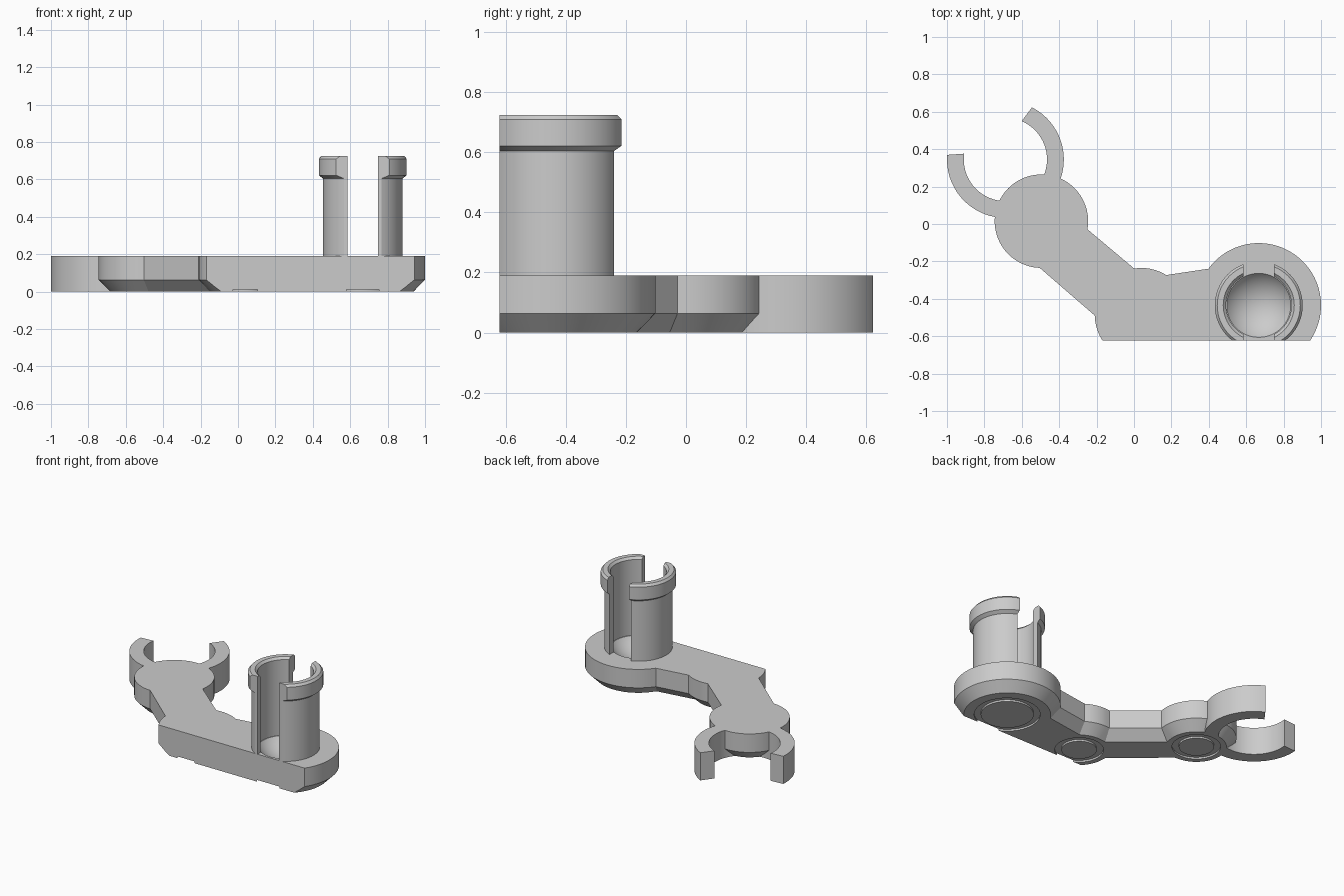
import bpy, bmesh
from math import sin, cos, pi, radians, hypot
from mathutils import Vector

if "Cube" in bpy.data.objects:
    bpy.data.objects.remove(bpy.data.objects["Cube"])

FRONT = -0.622
PIN, ELBOW, HUB, CLIP = (0.667, -0.435), (0.04, -0.485), (-0.495, 0.015), (-0.6875, 0.345)
TOP = 0.19


def arc(c, r, a0, a1, n):
    return [Vector((c[0] + r * cos(radians(a0 + (a1 - a0) * i / n)),
                    c[1] + r * sin(radians(a0 + (a1 - a0) * i / n)))) for i in range(n + 1)]


def inset(pts, d):
    """Mitred inward offset of a counter-clockwise outline."""
    out = []
    for i, p in enumerate(pts):
        e1 = (p - pts[i - 1]).normalized()
        e2 = (pts[(i + 1) % len(pts)] - p).normalized()
        n1, n2 = Vector((-e1.y, e1.x)), Vector((-e2.y, e2.x))
        out.append(p + (n1 + n2) * d / (1 + n1.dot(n2)))
    return out


def loft(bm, layers):
    """Closed solid through stacked outlines: (points, z)."""
    rings = [[bm.verts.new((p.x, p.y, z)) for p in pts] for pts, z in layers]
    n = len(rings[0])
    for a, b in zip(rings, rings[1:]):
        for i in range(n):
            bm.faces.new((a[i], a[(i + 1) % n], b[(i + 1) % n], b[i]))
    bm.faces.new(rings[0][::-1])
    bm.faces.new(rings[-1])


def lathe(bm, c, profile, n=64):
    """Revolve a closed (radius, z) profile about a vertical axis."""
    rings = [[bm.verts.new((c[0] + r * cos(2 * pi * i / n), c[1] + r * sin(2 * pi * i / n), z))
              for r, z in profile] for i in range(n)]
    m = len(profile)
    for i in range(n):
        a, b = rings[i], rings[(i + 1) % n]
        for j in range(m):
            bm.faces.new((a[j], b[j], b[(j + 1) % m], a[(j + 1) % m]))


def trim(bm, co, normal):
    """Cut away everything on the normal side and cap the cut."""
    geom = bm.verts[:] + bm.edges[:] + bm.faces[:]
    bmesh.ops.bisect_plane(bm, geom=geom, plane_co=co, plane_no=normal, clear_outer=True)
    edges = [e for e in bm.edges if e.is_boundary]
    bmesh.ops.triangle_fill(bm, edges=edges, use_beauty=True)


def finish(bm, name):
    bmesh.ops.recalc_face_normals(bm, faces=bm.faces[:])
    me = bpy.data.meshes.new(name)
    bm.to_mesh(me)
    bm.free()
    ob = bpy.data.objects.new(name, me)
    bpy.context.collection.objects.link(ob)
    return ob


def combine(ob, tool, op):
    mod = ob.modifiers.new(op, 'BOOLEAN')
    mod.operation, mod.solver, mod.object = op, 'EXACT', tool
    bpy.context.view_layer.update()
    dg = bpy.context.evaluated_depsgraph_get()
    me = bpy.data.meshes.new_from_object(ob.evaluated_get(dg))
    ob.modifiers.clear()
    ob.data = me
    bpy.data.objects.remove(tool)


def smooth(ob):
    bpy.ops.object.select_all(action='DESELECT')
    ob.select_set(True)
    bpy.context.view_layer.objects.active = ob
    bpy.ops.object.shade_smooth_by_angle(angle=radians(25))


# Bent base plate with chamfered underside and flat front
outline = (arc(PIN, 0.333, -90, 144, 42) + arc(ELBOW, 0.25, 58, 99, 6)
           + arc(HUB, 0.25, -10, 268, 46) + arc(ELBOW, 0.25, 181, 270, 14))
bm = bmesh.new()
loft(bm, [(inset(outline, 0.062), 0), (outline, 0.063), (outline, TOP)])
trim(bm, (0, FRONT, 0), (0, -1, 0))
base = finish(bm, "base_plate")

# Open clip ring
bm = bmesh.new()
loft(bm, [(arc(CLIP, 0.3125, 175.5, 423, 44) + arc(CLIP, 0.2225, 427, 172, 44), z) for z in (0, TOP)])
combine(base, finish(bm, "clip"), 'UNION')

# Shallow ring grooves in the underside
for c, r0, r1 in ((PIN, 0.165, 0.206), (ELBOW, 0.11, 0.152), (HUB, 0.11, 0.152)):
    bm = bmesh.new()
    lathe(bm, c, [(r0, -0.05), (r1, -0.05), (r1, 0.012), (r0, 0.012)])
    combine(base, finish(bm, "groove_cutter"), 'DIFFERENCE')

# Rounded bowl inside the pin
bm = bmesh.new()
bmesh.ops.create_uvsphere(bm, u_segments=64, v_segments=40, radius=0.215)
bmesh.ops.translate(bm, verts=bm.verts[:], vec=(PIN[0], PIN[1], 0.32))
combine(base, finish(bm, "bowl_cutter"), 'DIFFERENCE')
smooth(base)

# Split hollow pin with collar, in two halves
profile = [(0.175, TOP - 0.005), (0.2125, TOP - 0.005), (0.2125, 0.605), (0.235, 0.622),
           (0.235, 0.71), (0.222, 0.725), (0.19, 0.725), (0.175, 0.71)]
for side, name in ((-1, "pin_left"), (1, "pin_right")):
    bm = bmesh.new()
    lathe(bm, PIN, profile)
    trim(bm, (PIN[0] + side * 0.082, 0, 0), (-side, 0, 0))
    trim(bm, (0, FRONT, 0), (0, -1, 0))
    smooth(finish(bm, name))
